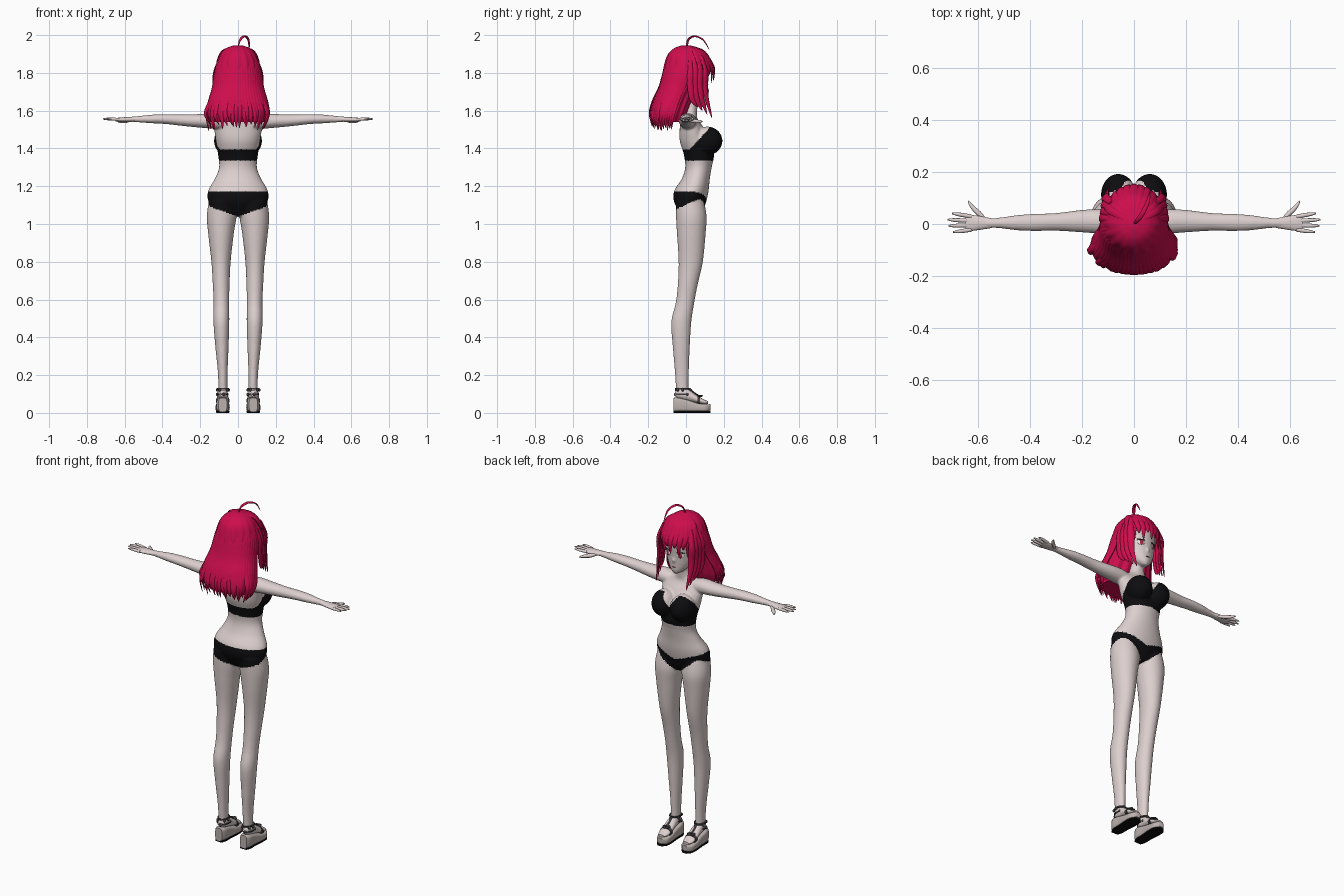
import bpy, bmesh, random
from math import sin, cos, pi, radians, copysign
from mathutils import Vector, Matrix

random.seed(4)
cube = bpy.data.objects.get("Cube")
if cube:
    bpy.data.objects.remove(cube)


def material(name, color):
    m = bpy.data.materials.new(name)
    m.use_nodes = True
    m.diffuse_color = (*color, 1)
    m.node_tree.nodes["Principled BSDF"].inputs["Base Color"].default_value = (*color, 1)
    return m


SKIN = material("pale skin", (.72, .63, .62))
HAIR = material("crimson hair", (.62, .004, .075))
BLACK = material("black fabric", (.004, .004, .005))
STRAP = material("charcoal strap", (.05, .045, .05))
WEDGE = material("grey wedge", (.5, .44, .42))
WHITE = material("eye white", (.8, .8, .8))
IRIS = material("red iris", (.4, .02, .05))


def spline(rows, n):
    """Smooth points through rows of any length."""
    out = []
    for i in range(len(rows) - 1):
        p0, p1, p2, p3 = (rows[max(0, min(len(rows) - 1, i + k))] for k in (-1, 0, 1, 2))
        for j in range(n):
            t = j / n
            out.append([b + .5 * t * (c - a + t * (2*a - 5*b + 4*c - d + t * (3*(b - c) + d - a)))
                        for a, b, c, d in zip(p0, p1, p2, p3)])
    return out + [list(rows[-1])]


def sweep(bm, rings, seg=24, power=1, ripple=0):
    """Skin a list of (centre, half axis, half axis) ovals."""
    loops = []
    for i, (o, u, v) in enumerate(rings):
        loop = []
        for k in range(seg):
            a = 2 * pi * k / seg
            c, s = (copysign(abs(f) ** power, f) for f in (cos(a), sin(a)))
            r = 1 + ripple * i / len(rings) * cos(16 * a)
            loop.append(bm.verts.new(o + r * (u * c + v * s)))
        loops.append(loop)
    for p, q in zip(loops, loops[1:]):
        for k in range(seg):
            j = (k + 1) % seg
            bm.faces.new((p[k], p[j], q[j], q[k]))
    bm.faces.new(loops[0])
    bm.faces.new(loops[-1])


def loft(bm, rows, axis="z", n=6, **kw):
    """Rows: position on the axis, two centre coordinates, two radii."""
    k = "xyz".index(axis)
    a, b = [i for i in range(3) if i != k]
    rings = []
    for pos, ca, cb, ra, rb in spline(rows, n):
        o, u, v = Vector(), Vector(), Vector()
        o[k], o[a], o[b] = pos, ca, cb
        u[a], v[b] = max(ra, .002), max(rb, .002)
        rings.append((o, u, v))
    sweep(bm, rings, **kw)


def lock(bm, pts, width, thick, taper=True):
    """Flat tapered strand lying on the head."""
    p = [Vector(q) for q in spline(pts, 6)]
    rings = []
    for i, q in enumerate(p):
        t = i / (len(p) - 1)
        tangent = (p[min(i + 1, len(p) - 1)] - p[max(i - 1, 0)]).normalized()
        side = tangent.cross(q - Vector((0, 0, 1.72))).normalized()
        f = (.4 + .6 * min(1, 3 * t)) * (1 - t ** 4) + .04 if taper else 1
        rings.append((q, side * width * f, tangent.cross(side) * thick * f))
    sweep(bm, rings, seg=8)


def blob(bm, pos, size, turn=0):
    m = Matrix.Translation(pos) @ Matrix.Rotation(turn, 4, "Z") @ Matrix.Diagonal((*size, 1))
    bmesh.ops.create_uvsphere(bm, u_segments=24, v_segments=14, radius=1, matrix=m)


def finish(bm, name, *mats):
    bmesh.ops.recalc_face_normals(bm, faces=bm.faces[:])
    me = bpy.data.meshes.new(name)
    bm.to_mesh(me)
    bm.free()
    for m in mats:
        me.materials.append(m)
    me.shade_smooth()
    me.set_sharp_from_angle(angle=radians(50))
    ob = bpy.data.objects.new(name, me)
    bpy.context.scene.collection.objects.link(ob)
    return ob


# Body: torso, neck, head, limbs, fused into one skin
bm = bmesh.new()
torso = [(1.04, .03, .05, .05), (1.08, .025, .13, .07), (1.13, .022, .16, .088), (1.18, .03, .156, .09),
         (1.24, .052, .122, .074), (1.3, .066, .1, .07), (1.37, .068, .106, .08), (1.44, .047, .117, .08),
         (1.51, .03, .125, .063), (1.56, .015, .11, .045), (1.59, .022, .05, .036), (1.66, .03, .035, .034)]
head = [(1.62, .088, .012, .014), (1.64, .07, .04, .042), (1.68, .045, .072, .069), (1.74, .03, .092, .087),
        (1.8, .025, .1, .094), (1.86, .02, .09, .084), (1.91, .02, .05, .05)]
for rows in (torso, head):
    loft(bm, [(z, 0, cy, rx, ry) for z, cy, rx, ry in rows], seg=48)
blob(bm, (0, .115, 1.705), (.008, .011, .012))
leg = [(1.12, .085, .02, .07, .075), (1.04, .087, .028, .078, .081), (.95, .09, .028, .068, .076),
       (.8, .09, .025, .051, .064), (.67, .089, .008, .044, .052), (.58, .088, -.006, .041, .049),
       (.48, .088, -.025, .042, .053), (.35, .085, -.025, .035, .045), (.22, .081, -.022, .026, .037),
       (.13, .08, -.02, .024, .033), (.08, .08, -.015, .026, .034)]
arm = [(.08, .01, 1.54, .045, .04), (.13, .01, 1.545, .047, .041), (.2, .011, 1.546, .043, .036),
       (.3, .008, 1.55, .034, .03), (.38, .006, 1.555, .033, .026), (.45, .005, 1.556, .029, .023),
       (.52, .004, 1.555, .02, .017), (.57, .003, 1.555, .018, .013)]
for s in (1, -1):
    loft(bm, [(z, s * cx, cy, rx, ry) for z, cx, cy, rx, ry in leg], seg=32)
    loft(bm, [(s * x, *rest) for x, *rest in arm], "x", seg=32)
    blob(bm, (s * .06, .113, 1.44), (.067, .08, .076))
body = finish(bm, "body", SKIN, BLACK)
remesh = body.modifiers.new("fuse", "REMESH")
remesh.mode, remesh.voxel_size = "VOXEL", .006
soften = body.modifiers.new("soften", "SMOOTH")
soften.iterations = 4
skin = bpy.data.meshes.new_from_object(body.evaluated_get(bpy.context.evaluated_depsgraph_get()))
body.modifiers.clear()
body.data = skin
skin.materials.clear()
skin.materials.append(SKIN)
skin.materials.append(BLACK)
skin.shade_smooth()


# Swimwear: faces coloured between edge curves
def clamp(v):
    return max(0, min(1, v))


for f in skin.polygons:
    x, y, z = abs(f.center.x), f.center.y, f.center.z
    cup = clamp((y - .02) / .11)
    bra_top = 1.395 + cup * (.12 - .075 * clamp(1 - x / .05))
    t, front = clamp(x / .16), clamp((y + .02) / .08)
    top = 1.172 - front * .055 * (1 - t)
    bottom = (1 - front) * (1.04 + .055 * t) + front * (1.025 + .105 * clamp(1.3 * t))
    bra = 1.337 < z < bra_top and x < .14
    f.material_index = int(bra or bottom < z < top)

# Hands
for s, label in ((1, "left"), (-1, "right")):
    bm = bmesh.new()
    loft(bm, [(s * .545, .003, 1.555, .018, .013), (s * .59, .004, 1.553, .026, .013),
              (s * .63, .004, 1.552, .031, .011), (s * .648, .004, 1.552, .028, .008)], "x", seg=20)
    for k, reach in enumerate((.695, .712, .716, .7)):
        y = -.022 + .017 * k
        loft(bm, [(s * .625, y, 1.553, .008, .008), (s * (reach - .03), y * 1.25, 1.556, .0075, .0075),
                  (s * reach, y * 1.4, 1.556, .003, .003)], "x", seg=10)
    thumb = [(s * .565, .01, 1.55), (s * .595, .04, 1.545), (s * .62, .064, 1.543), (s * .638, .09, 1.543)]
    lock(bm, thumb, .011, .01)
    finish(bm, label + "_hand", SKIN)

# Feet and wedge sandals
foot = [(-.055, .1, .012, .015), (-.03, .105, .025, .034), (.01, .095, .028, .032), (.05, .076, .031, .022),
        (.09, .06, .031, .014), (.117, .055, .02, .007)]
wedge = [(-.066, .043, .022, .037), (-.04, .043, .032, .037), (.01, .037, .033, .031), (.06, .029, .037, .023),
         (.105, .026, .035, .02), (.13, .03, .016, .016)]
for s, label in ((1, "left"), (-1, "right")):
    cx = s * .081
    for part, rows, mat, power in (("foot", foot, SKIN, 1), ("wedge", wedge, WEDGE, .5)):
        bm = bmesh.new()
        loft(bm, [(y, cx, z, w, h) for y, z, w, h in rows], "y", power=power)
        finish(bm, f"{label}_{part}", mat)
    bm = bmesh.new()
    loft(bm, [(y, cx, .005, w * .97, .005) for y, z, w, h in wedge], "y", power=.3)
    finish(bm, label + "_sole", BLACK)
    bm = bmesh.new()
    for z in (.098, .128):
        loft(bm, [(z - .004, cx, -.018, .031, .039), (z + .004, cx, -.018, .031, .039)])
    loft(bm, [(.06, cx, .066, .036, .026), (.075, cx, .062, .036, .023)], "y")
    lock(bm, [(cx, .02, .128), (cx, .04, .108), (cx, .066, .092)], .006, .004, False)
    for k in range(9):
        a = 2 * pi * k / 9
        blob(bm, (cx + .031 * cos(a), -.018 + .039 * sin(a), .11 + .012 * (-1) ** k), (.007, .007, .009))
    for k in range(5):
        a = 2 * pi * k / 5
        blob(bm, (cx + .014 * cos(a), .068 + .012 * sin(a), .09), (.01, .01, .005))
    finish(bm, label + "_straps", STRAP)

# Face
for s, label in ((1, "left"), (-1, "right")):
    for part, mat, x, y, z, size in (("eye", WHITE, .041, .108, 1.74, (.021, .004, .015)),
                                     ("iris", IRIS, .04, .1105, 1.74, (.011, .004, .015)),
                                     ("lash", STRAP, .042, .109, 1.756, (.024, .005, .003))):
        bm = bmesh.new()
        blob(bm, (s * x, y, z), size, -s * .46)
        finish(bm, f"{label}_{part}", mat)
bm = bmesh.new()
blob(bm, (0, .113, 1.664), (.012, .004, .002))
finish(bm, "mouth", IRIS)

# Hair mass
bm = bmesh.new()
mass = [(1.946, 0, .02, .02), (1.932, 0, .06, .06), (1.9, 0, .093, .094), (1.85, 0, .113, .112),
        (1.8, -.012, .119, .109), (1.74, -.03, .122, .1), (1.66, -.065, .143, .1), (1.59, -.088, .158, .096),
        (1.54, -.095, .14, .08)]
loft(bm, [(z, 0, cy, rx, ry) for z, cy, rx, ry in mass], seg=128, ripple=.05)
finish(bm, "hair_mass", HAIR)

# Back locks
bm = bmesh.new()
count = 30
for k in range(count):
    a = radians(172 + 196 * k / (count - 1))
    c, s, j = cos(a), sin(a), random.uniform(-1, 1)
    flare = random.uniform(.9, 1.06)
    lock(bm, [(.09 * c, .09 * s, 1.895), (.117 * c, .112 * s, 1.82), (.127 * c, -.035 + .1 * s, 1.73),
              (.15 * c, -.068 + .105 * s, 1.65), (.172 * c * flare, -.085 + .106 * s, 1.58),
              (.15 * c * flare + .012 * j, -.09 + .09 * s * flare, 1.51 + .02 * j)], .02, .009)
finish(bm, "back_locks", HAIR)

# Fringe and face-framing locks
bm = bmesh.new()
for k in range(11):
    u = k / 5 - 1
    a = radians(90 - 62 * u)
    c, s = cos(a), sin(a)
    drop = 1.775 + .02 * (-1) ** k - .02 * abs(u)
    lock(bm, [(.03 * c, .03 * s, 1.94), (.085 * c, .01 + .08 * s, 1.915), (.112 * c, .015 + .112 * s, 1.865),
              (.115 * c, .018 + .13 * s, 1.82), (.108 * c, .02 + .125 * s, drop)], .021, .008)
finish(bm, "fringe", HAIR)
bm = bmesh.new()
for s in (1, -1):
    for k in range(4):
        y, end = .025 + .026 * k, 1.62 - .02 * k
        lock(bm, [(s * .09, y * .8, 1.89), (s * (.122 - .004 * k), y, 1.81), (s * (.125 - .006 * k), y, 1.73),
                  (s * (.125 - .006 * k), y + .008, 1.66), (s * (.115 - .006 * k), y + .035, end)], .019, .009)
finish(bm, "side_locks", HAIR)

# Curled strand on the crown
bm = bmesh.new()
lock(bm, [(0, .005, 1.935), (.012, .012, 1.975), (.035, .045, 1.994), (.055, .09, 1.975), (.06, .125, 1.92)],
     .009, .005)
finish(bm, "crown_strand", HAIR)
